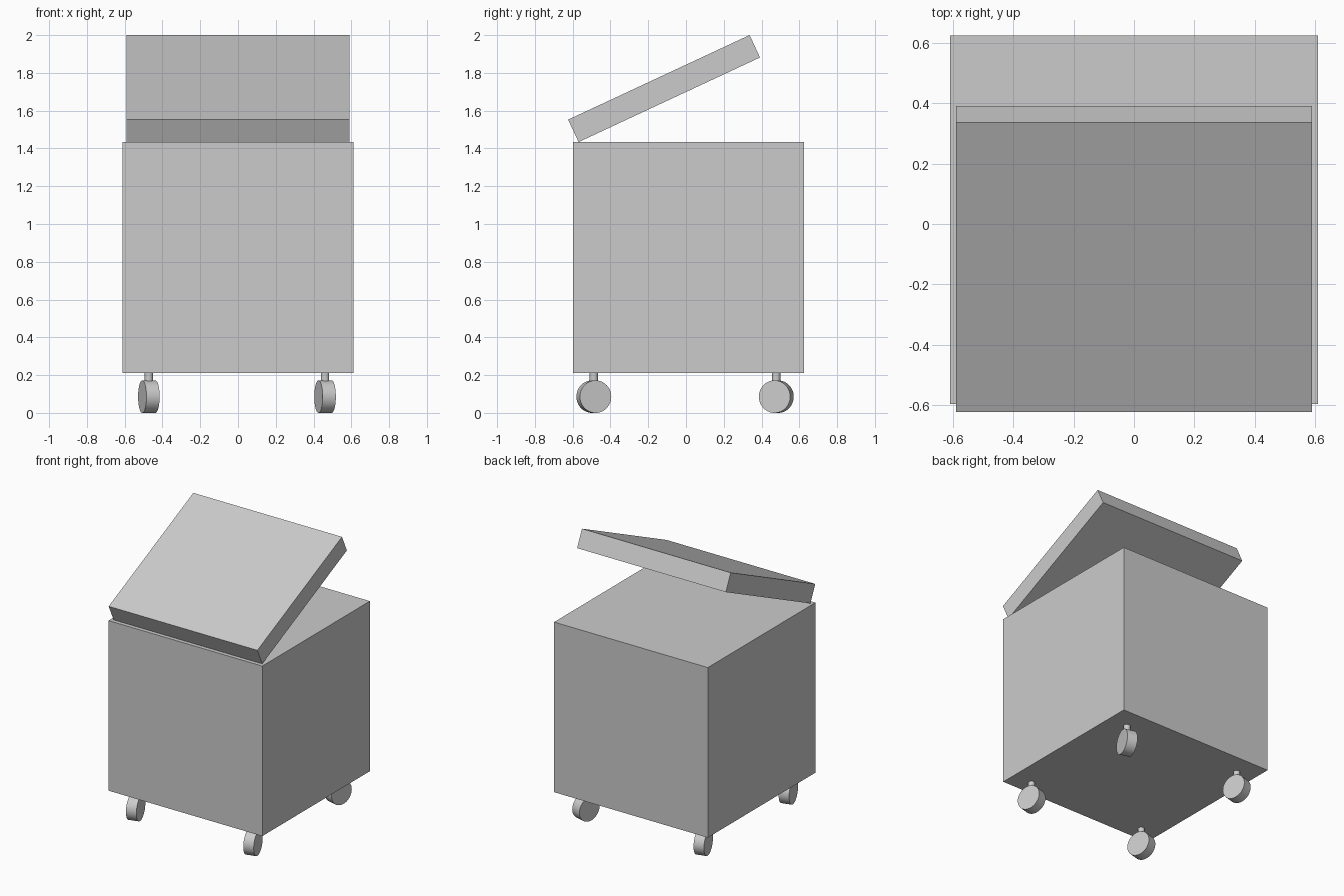
import bpy
from math import radians, pi

if "Cube" in bpy.data.objects:
    bpy.data.objects.remove(bpy.data.objects["Cube"])


def box(name, center, size, tilt=0.0):
    bpy.ops.mesh.primitive_cube_add(size=1, location=center, rotation=(tilt, 0, 0))
    ob = bpy.context.object
    ob.name = name
    ob.scale = size
    bpy.ops.object.transform_apply(location=False, rotation=False, scale=True)
    return ob


def cylinder(name, center, radius, depth, rotation=(0, 0, 0)):
    bpy.ops.mesh.primitive_cylinder_add(vertices=48, radius=radius, depth=depth,
                                        location=center, rotation=rotation)
    ob = bpy.context.object
    ob.name = name
    bpy.ops.object.shade_smooth_by_angle()
    return ob


# Bin body
box("bin_body", (0, 0.014, 0.823), (1.222, 1.222, 1.222))

# Raised lid, resting on the front edge
box("lid", (0, -0.116, 1.717), (1.182, 1.06, 0.131), radians(25))

# Casters: stem plus a swivelled wheel at each corner
WHEEL_R, WHEEL_T = 0.086, 0.072
casters = [
    ("front_left", -0.472, -0.488, 15),
    ("front_right", 0.461, -0.488, 15),
    ("back_left", -0.472, 0.478, 15),
    ("back_right", 0.461, 0.478, -15),
]
for label, x, y, swivel in casters:
    cylinder(label + "_caster_stem", (x, y, 0.185), 0.022, 0.07)
    cylinder(label + "_caster_wheel", (x, y, WHEEL_R), WHEEL_R, WHEEL_T,
             (0, pi / 2, radians(swivel)))
